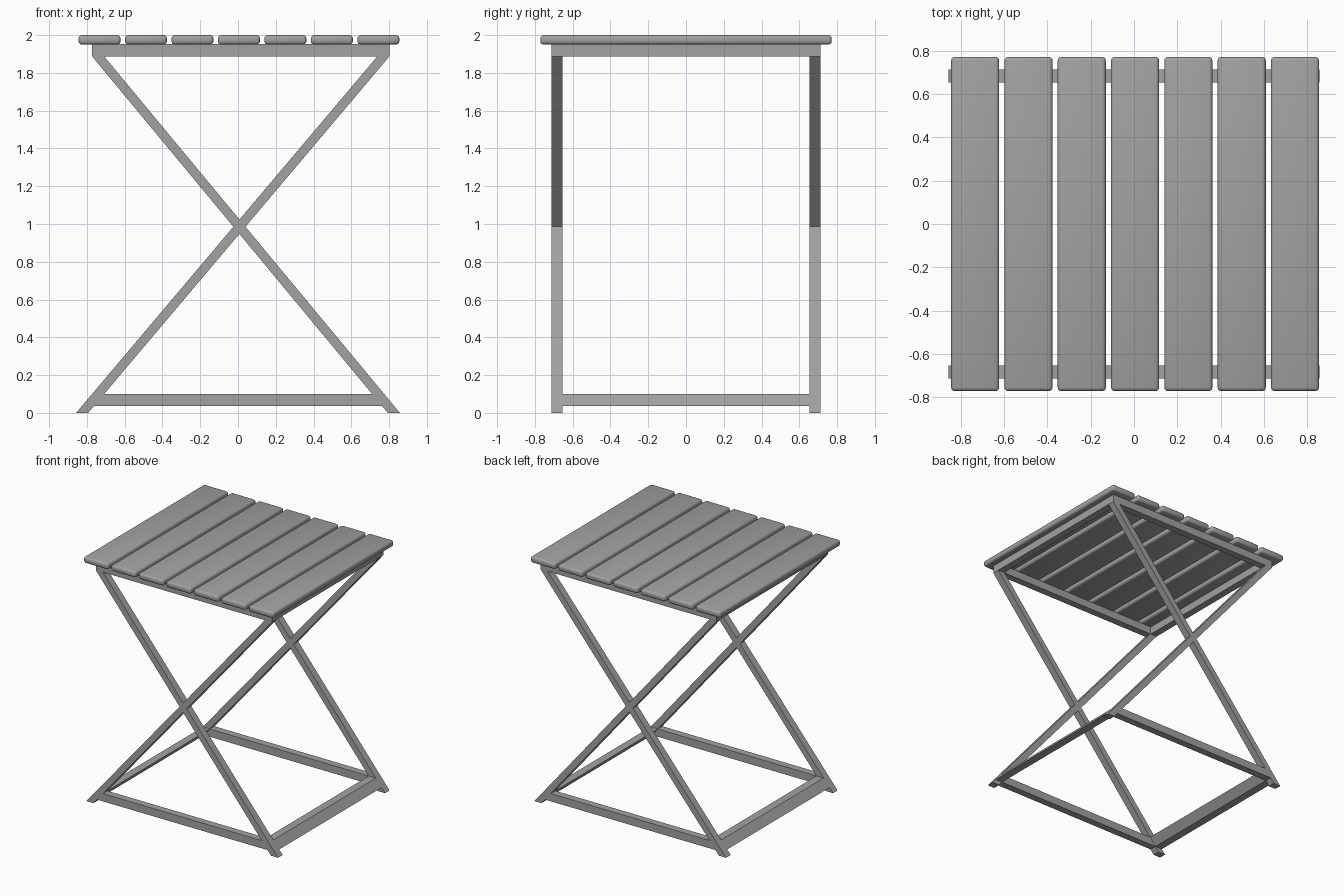
import bpy
import bmesh

if "Cube" in bpy.data.objects:
    bpy.data.objects.remove(bpy.data.objects["Cube"], do_unlink=True)

# One plain grey for the whole stool
grey = bpy.data.materials.new("plain grey")
grey.use_nodes = True
colour = (0.36, 0.36, 0.36, 1)
grey.diffuse_color = colour
grey.node_tree.nodes["Principled BSDF"].inputs["Base Color"].default_value = colour

OUT, IN = 0.712, 0.654        # outer and inner faces of the side frames
RAIL_LOW, RAIL_HIGH = 0.037, 0.10
FRAME_LOW, FRAME_HIGH = 1.888, 1.952
FRAME_LEFT, FRAME_RIGHT = -0.773, 0.802
FOOT, HALF = 0.825, 0.032     # foot centre and half the level leg width


def prism(name, outline, y0, y1):
    """Extrude an outline in the xz plane from y0 to y1."""
    bm = bmesh.new()
    face = bm.faces.new([bm.verts.new((x, y0, z)) for x, z in outline])
    extruded = bmesh.ops.extrude_face_region(bm, geom=[face])["geom"]
    verts = [v for v in extruded if isinstance(v, bmesh.types.BMVert)]
    bmesh.ops.translate(bm, verts=verts, vec=(0, y1 - y0, 0))
    bmesh.ops.recalc_face_normals(bm, faces=bm.faces)
    mesh = bpy.data.meshes.new(name)
    bm.to_mesh(mesh)
    bm.free()
    mesh.materials.append(grey)
    obj = bpy.data.objects.new(name, mesh)
    bpy.context.collection.objects.link(obj)
    return obj


def box(x0, x1, z0, z1):
    return [(x0, z0), (x1, z0), (x1, z1), (x0, z1)]


def leg_centre(side, z):
    """Middle of the leg that stands on the given side, at height z."""
    top = FRAME_RIGHT - HALF if side < 0 else FRAME_LEFT + HALF
    return side * FOOT + (top - side * FOOT) * z / FRAME_LOW


def leg_slice(side, z0, z1):
    a, b = leg_centre(side, z0), leg_centre(side, z1)
    return [(a - HALF, z0), (a + HALF, z0), (b + HALF, z1), (b - HALF, z1)]


# Crossed legs and long rails, front and back
for end, y0, y1 in (("front", -OUT, -IN), ("back", IN, OUT)):
    for side, word in ((-1, "right"), (1, "left")):
        prism(f"{end}_{word}_leg", leg_slice(side, 0, FRAME_LOW), y0, y1)
    prism(f"{end}_top_rail", box(FRAME_LEFT, FRAME_RIGHT, FRAME_LOW, FRAME_HIGH), y0, y1)
    prism(f"{end}_bottom_rail",
          [(leg_centre(s, z), z) for s, z in
           ((-1, RAIL_LOW), (1, RAIL_LOW), (1, RAIL_HIGH), (-1, RAIL_HIGH))], y0, y1)

# Crossbars joining the two side frames
thick = OUT - IN
for side, word in ((-1, "right"), (1, "left")):
    prism(f"{word}_bottom_crossbar", leg_slice(side, RAIL_LOW, RAIL_HIGH), -IN, IN)
    x0 = FRAME_LEFT if side < 0 else FRAME_RIGHT - thick
    prism(f"{word}_top_crossbar", box(x0, x0 + thick, FRAME_LOW, FRAME_HIGH), -IN, IN)

# Seven seat slats with rounded edges
for i in range(7):
    x = 0.005 + (i - 3) * 0.246
    slat = prism(f"slat_{i + 1}", box(x - 0.111, x + 0.111, 1.95, 2.0), -0.771, 0.771)
    bevel = slat.modifiers.new("rounded edges", "BEVEL")
    bevel.width = 0.017
    bevel.segments = 3
    bpy.ops.object.select_all(action="DESELECT")
    slat.select_set(True)
    bpy.context.view_layer.objects.active = slat
    bpy.ops.object.modifier_apply(modifier=bevel.name)
    bpy.ops.object.shade_smooth_by_angle()
